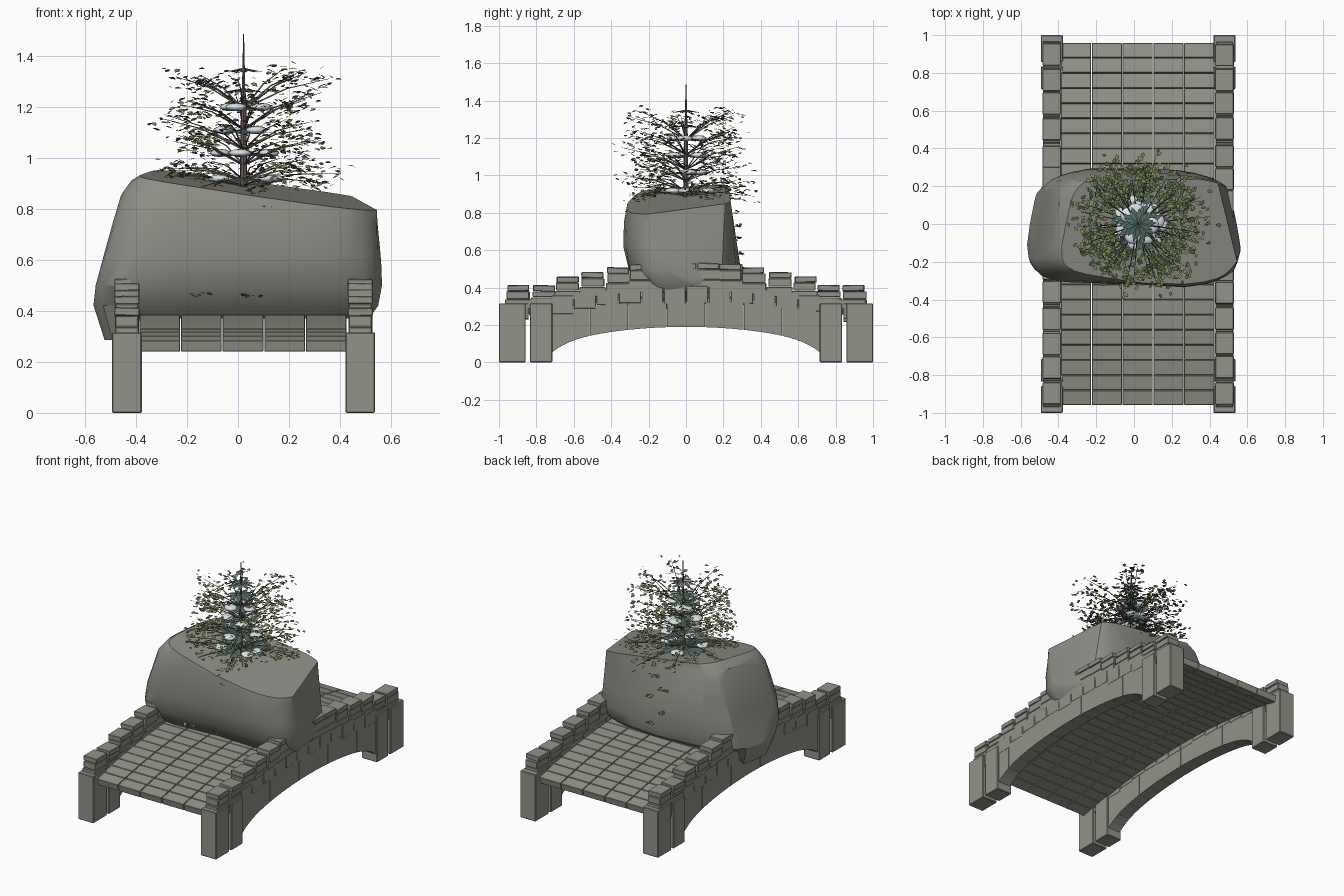
import bpy, bmesh, math, random
from mathutils import Vector, Matrix, Euler

random.seed(4)
rnd = random.uniform
CX = 0.022  # centre line of the bridge and tree

if "Cube" in bpy.data.objects:
    bpy.data.objects.remove(bpy.data.objects["Cube"])


def material(name, rgb):
    m = bpy.data.materials.new(name)
    m.use_nodes = True
    m.diffuse_color = (*rgb, 1)
    bsdf = m.node_tree.nodes["Principled BSDF"]
    bsdf.inputs["Base Color"].default_value = (*rgb, 1)
    bsdf.inputs["Roughness"].default_value = 0.9
    return m


stone = material("grey stone", (0.295, 0.29, 0.25))
boulder_grey = material("boulder grey", (0.27, 0.265, 0.235))
bark = material("brown bark", (0.13, 0.105, 0.085))
light_leaf = material("light leaf green", (0.19, 0.25, 0.10))
dark_leaf = material("dark leaf green", (0.10, 0.15, 0.06))
needle = material("blue green needles", (0.085, 0.15, 0.13))
snow = material("pale snow", (0.74, 0.80, 0.84))


def finish(bm, name, mats, bevel=0, smooth=0):
    me = bpy.data.meshes.new(name)
    bm.to_mesh(me)
    bm.free()
    for m in mats:
        me.materials.append(m)
    ob = bpy.data.objects.new(name, me)
    bpy.context.collection.objects.link(ob)
    if bevel:
        mod = ob.modifiers.new("worn edges", "BEVEL")
        mod.width = bevel
        mod.segments = 1
    if smooth:
        bpy.ops.object.select_all(action="DESELECT")
        ob.select_set(True)
        bpy.context.view_layer.objects.active = ob
        bpy.ops.object.shade_smooth_by_angle(angle=math.radians(smooth))
    return ob


def box(bm, lo, hi, tilt=(0, 0, 0)):
    lo, hi = Vector(lo), Vector(hi)
    mat = Matrix.LocRotScale((lo + hi) / 2, Euler(tilt), hi - lo)
    bmesh.ops.create_cube(bm, size=1, matrix=mat)


def stick(bm, a, b, r1, r2, sides=4):
    a, b = Vector(a), Vector(b)
    rot = (b - a).to_track_quat("Z", "Y")
    mat = Matrix.LocRotScale((a + b) / 2, rot, None)
    bmesh.ops.create_cone(bm, segments=sides, radius1=r1, radius2=r2,
                          depth=(b - a).length, cap_ends=True, matrix=mat)


def deck_top(y):
    return 0.39 - 0.105 * (y / 0.95) ** 2


def arch(y):
    return 0.19 - 0.06 * (y / 0.6) ** 2 - 0.05 * (abs(y) / 0.715) ** 8


# Deck: curved rows of slabs, five across
bm = bmesh.new()
rows, cols, half = 24, 5, 0.955
pitch, width = 2 * half / rows, 0.815 / cols
for r in range(rows):
    y = -half + (r + 0.5) * pitch
    slope = math.atan(-0.21 * y / 0.95 ** 2)
    for c in range(cols):
        x = -0.388 + c * width
        z = deck_top(y)
        box(bm, (x + 0.002, y - pitch / 2 + 0.001, z - 0.045),
            (x + width - 0.002, y + pitch / 2 - 0.001, z), (slope, 0, 0))
finish(bm, "deck_slabs", [stone], 0.002)

# Side walls, parapets and end pillars, alike on both sides
caps = [(0.0, 0.53), (0.12, 0.53), (0.24, 0.525), (0.36, 0.507),
        (0.5, 0.482), (0.635, 0.458), (0.76, 0.412), (0.9, 0.412)]
for side, name in ((-1, "right"), (1, "left")):
    xm = CX + side * 0.457
    # arched lower course of wedge stones
    bm = bmesh.new()
    n = 14
    step = 1.44 / n
    for i in range(n):
        ya, yb = -0.72 + i * step + 0.0005, -0.72 + (i + 1) * step - 0.0005
        ring = []
        for k in range(4):
            y = ya + (yb - ya) * k / 3
            ring.append((y, arch(y)))
        ring += [(yb, deck_top(yb) - 0.06), (ya, deck_top(ya) - 0.06)]
        f = bm.faces.new([bm.verts.new((xm - 0.046, *p)) for p in ring])
        out = bmesh.ops.extrude_face_region(bm, geom=[f])
        bmesh.ops.translate(bm, vec=(0.092, 0, 0),
                            verts=[v for v in out["geom"] if isinstance(v, bmesh.types.BMVert)])
    bmesh.ops.recalc_face_normals(bm, faces=bm.faces)
    finish(bm, name + "_arch_wall", [stone])

    # upper course of close-set blocks
    bm = bmesh.new()
    for i in range(16):
        y = -0.96 + (i + 0.5) * 0.12
        z = deck_top(y)
        box(bm, (xm - 0.047, y - 0.0585, z - 0.062 - rnd(0, 0.02)), (xm + 0.047, y + 0.0585, z + 0.02))
    finish(bm, name + "_upper_course", [stone], 0.003)

    # stepped parapet blocks with overhanging capstones
    bm = bmesh.new()
    for y0, top in caps:
        for y in sorted({y0, -y0}):
            base = deck_top(y) - 0.01
            mid = base + (top - 0.032 - base) * 0.55
            jit = [rnd(-0.006, 0.006) for _ in range(3)]
            tilt = (rnd(-0.03, 0.03), rnd(-0.03, 0.03), 0)
            box(bm, (xm - 0.046, y - 0.069, base), (xm + 0.046, y + 0.066 + jit[0], mid - 0.002))
            box(bm, (xm - 0.045, y - 0.06, mid), (xm + 0.045, y + 0.06 + jit[1], top - 0.032))
            box(bm, (xm - 0.049, y - 0.058 + jit[2], top - 0.031),
                (xm + 0.049, y + 0.058 + jit[2], top), tilt)
    finish(bm, name + "_parapet", [stone], 0.003)

    # paired pillars at each end
    bm = bmesh.new()
    for end in (-1, 1):
        for a, b in ((0.858, 1.0), (0.715, 0.835)):
            ya, yb = sorted((a * end, b * end))
            box(bm, (xm - 0.058, ya, 0), (xm + 0.058, yb, 0.315))
    finish(bm, name + "_pillars", [stone], 0.004)

# Boulder: stacked rounded outlines (z, x min, x max, y min, y max), then flat cuts
levels = [(0.37, -0.42, 0.44, -0.18, 0.18), (0.37, -0.53, 0.52, -0.2, 0.22),
          (0.42, -0.575, 0.56, -0.25, 0.27), (0.5, -0.575, 0.575, -0.305, 0.29),
          (0.62, -0.54, 0.57, -0.325, 0.28), (0.75, -0.505, 0.56, -0.32, 0.27),
          (0.85, -0.47, 0.56, -0.305, 0.26), (0.91, -0.43, 0.55, -0.285, 0.25),
          (0.95, -0.36, 0.55, -0.27, 0.25), (1.0, -0.22, 0.54, -0.25, 0.25)]
bm = bmesh.new()
N = 32
rings = []
for i, (z, x0, x1, y0, y1) in enumerate(levels):
    ring = []
    for k in range(N):
        a = math.tau * k / N
        c, s = math.cos(a), math.sin(a)
        ux = math.copysign(abs(c) ** 0.5, c)
        uy = math.copysign(abs(s) ** 0.5, s)
        x = ((x0 + x1) / 2 + ux * (x1 - x0) / 2) * (1 - 0.06 * (uy + 0.6))
        y = (y0 + y1) / 2 + uy * (y1 - y0) / 2 + 0.012 * math.sin(7 * x + 4 * z)
        low = 0.085 if i == 1 and x < -0.46 and y < 0.1 else 0
        ring.append(bm.verts.new((x + rnd(-0.004, 0.004), y + rnd(-0.004, 0.004), z - low)))
    rings.append(ring)
for lower, upper in zip(rings, rings[1:]):
    for k in range(N):
        j = (k + 1) % N
        bm.faces.new((lower[k], lower[j], upper[j], upper[k]))
bm.faces.new(rings[-1])
bm.faces.new(rings[0][::-1])
cuts = [((0, 0, 0.89), (0.14, -0.1, 1)), ((0.5, 0, 0.8), (0.97, 0.22, 0.12)),
        ((0, 0.24, 0.85), (0, 1, 0.15)), ((-0.525, 0, 0.5), (-1, 0.18, 0.27))]
for point, normal in cuts:
    res = bmesh.ops.bisect_plane(bm, geom=bm.verts[:] + bm.edges[:] + bm.faces[:], plane_co=point,
                                 plane_no=normal, clear_outer=True)
    rim = [e for e in res["geom_cut"] if isinstance(e, bmesh.types.BMEdge)]
    bmesh.ops.holes_fill(bm, edges=rim, sides=0)
bmesh.ops.recalc_face_normals(bm, faces=bm.faces)
finish(bm, "boulder", [boulder_grey], smooth=28)

# Trunk, upswept branches and the leaves at their ends
wood, leaves = bmesh.new(), bmesh.new()
stick(wood, (CX, 0, 0.42), (CX, 0, 1.25), 0.022, 0.01, 7)
stick(wood, (CX, 0, 1.25), (CX, 0, 1.485), 0.008, 0.002, 6)


def leaf(p, size):
    rot = Euler((rnd(-0.5, 0.5), rnd(-0.5, 0.5), rnd(0, math.tau)))
    mat = Matrix.LocRotScale(p, rot, (size, size, size))
    pts = ((-1, 0, 0), (-0.3, -0.6, 0.15), (0.4, -0.5, 0.15), (1, 0, 0), (0.4, 0.5, 0.15), (-0.3, 0.6, 0.15))
    f = leaves.faces.new([leaves.verts.new(mat @ Vector(q)) for q in pts])
    f.material_index = random.random() < 0.35


# start height, branch rise, shortest and longest reach
tiers = [(0.92, -0.01, 0.28, 0.40), (0.94, 0.03, 0.25, 0.36), (1.0, 0.06, 0.26, 0.36),
         (1.06, 0.08, 0.26, 0.36), (1.14, 0.09, 0.25, 0.35), (1.22, 0.11, 0.24, 0.35)]
for z0, rise, near, far in tiers:
    for i in range(9):
        a = math.tau * (i + rnd(-0.35, 0.35)) / 9 + z0 * 9
        reach = rnd(near, far)
        root = Vector((CX, 0, z0 - 0.03))
        tip = Vector((CX + reach * math.cos(a), reach * math.sin(a), z0 + rise + rnd(-0.03, 0.03)))
        elbow = root.lerp(tip, 0.5) + Vector((0, 0, 0.02))
        stick(wood, root, elbow, 0.0045, 0.003, 3)
        stick(wood, elbow, tip, 0.003, 0.001, 3)
        for _ in range(22):
            p = root.lerp(tip, rnd(0.6, 1.02))
            leaf(p + Vector((rnd(-0.06, 0.06), rnd(-0.06, 0.06), rnd(-0.035, 0.035))), rnd(0.012, 0.018))

# sparse low sprigs on the boulder faces
for p in ((0.05, -0.31, 0.46), (-0.15, -0.31, 0.46), (0.05, 0.3, 0.5), (-0.05, 0.29, 0.58),
          (0.08, 0.28, 0.66), (-0.03, 0.28, 0.73), (0.1, -0.31, 0.81), (0.05, 0.27, 0.8)):
    for _ in range(7):
        leaf(Vector(p) + Vector((rnd(-0.04, 0.04), rnd(-0.012, 0.012), rnd(-0.008, 0.008))), 0.014)
finish(wood, "trunk_and_branches", [bark])
finish(leaves, "leaves", [light_leaf, dark_leaf])

# Needle tiers: stars of flat fronds with snow pads resting on them
fronds, pads = bmesh.new(), bmesh.new()
for t, (z, r) in enumerate(((0.91, 0.2), (1.01, 0.17), (1.1, 0.14), (1.19, 0.12), (1.26, 0.1), (1.34, 0.085))):
    for i in range(10):
        turn = Matrix.Translation((CX, 0, z)) @ Matrix.Rotation(math.tau * i / 10 + t * 0.8, 4, "Z")
        w = r * 0.16
        pts = ((0, 0, 0.012), (r * 0.6, -w, 0), (r, 0, -0.006), (r * 0.6, w, 0))
        fronds.faces.new([fronds.verts.new(turn @ Vector(q)) for q in pts])
        if t < 4 and i % 3 == 0:
            size = Matrix.Diagonal((0.04, 0.044, 0.016, 1))
            spot = turn @ Matrix.Translation((r * 0.6, 0, 0.008)) @ size
            bmesh.ops.create_icosphere(pads, subdivisions=2, radius=1, matrix=spot)
finish(fronds, "needle_tiers", [needle])
finish(pads, "snow_pads", [snow], smooth=60)
